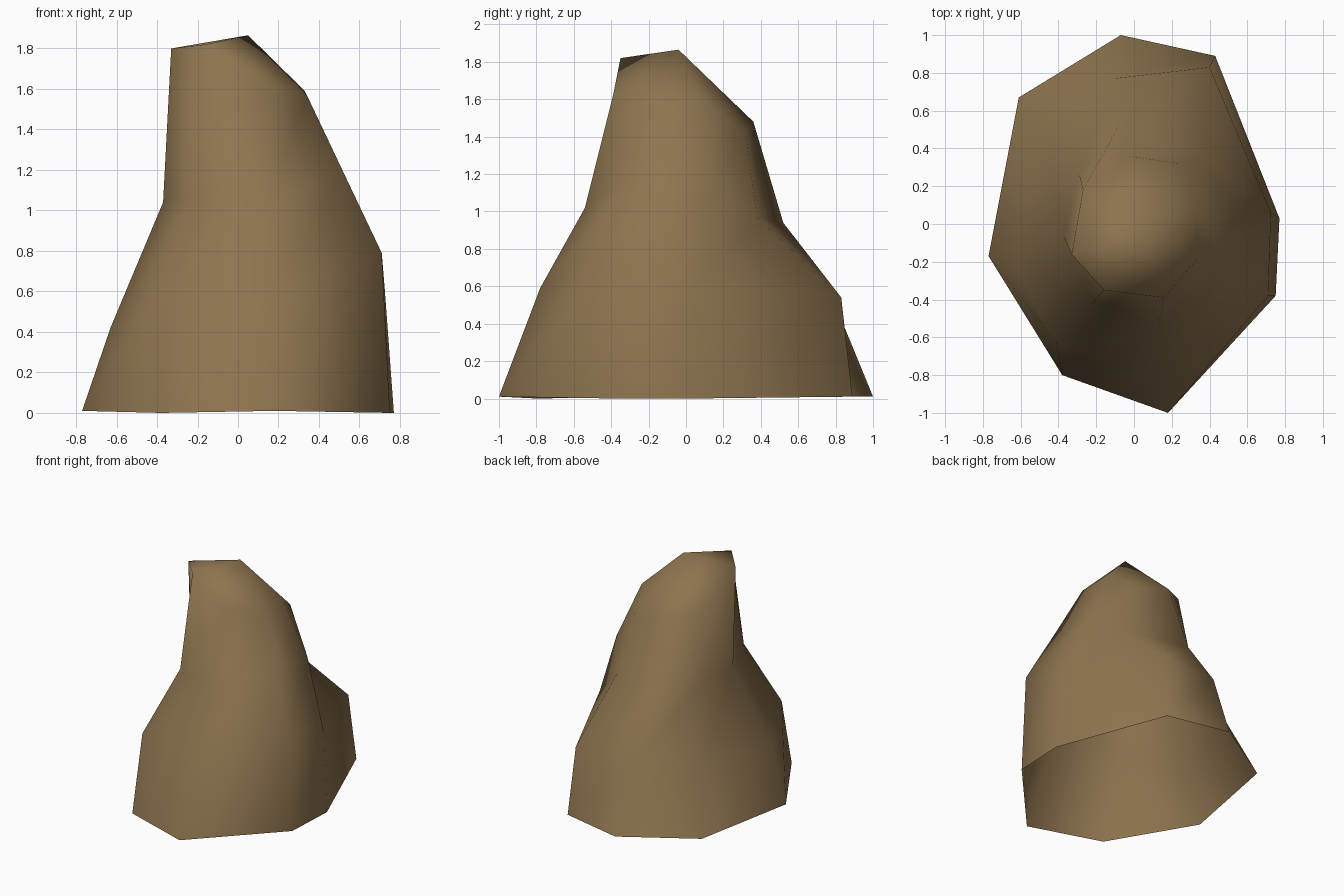
import bpy, bmesh

if "Cube" in bpy.data.objects:
    bpy.data.objects.remove(bpy.data.objects["Cube"])

# Four stacked eight-sided rings, starting at the back and running round by the right
BASE = [(-.07, 1.0, .01), (.43, .89, .01), (.77, .03, 0), (.75, -.38, 0),
        (.18, -1.0, .01), (-.38, -.80, 0), (-.77, -.17, .01), (-.61, .67, .01)]
BELLY = [(-.11, .77, .57), (.40, .83, .54), (.725, .06, .61), (.71, -.38, .79),
         (.15, -.78, .59), (-.41, -.63, .57), (-.63, -.20, .42), (-.47, .48, .48)]
NECK = [(-.08, .52, .94), (.35, .38, .97), (.52, .14, 1.14), (.52, -.27, 1.19),
        (.13, -.54, 1.02), (-.22, -.42, 1.06), (-.37, -.07, 1.04), (-.29, .26, 1.0)]
CROWN = [(-.03, .36, 1.48), (.24, .32, 1.42), (.33, .09, 1.59), (.34, -.18, 1.57),
         (.16, -.39, 1.62), (-.16, -.35, 1.82), (-.33, -.16, 1.80), (-.27, .18, 1.57)]
PEAK = (.05, -.04, 1.865)

bm = bmesh.new()
rings = [[bm.verts.new(p) for p in ring] for ring in (BASE, BELLY, NECK, CROWN)]

# Sides: bridge the rings with triangles that all lean the same way
for low, high in zip(rings, rings[1:]):
    for i in range(8):
        j = (i + 1) % 8
        bm.faces.new((low[j], low[i], high[i]))
        bm.faces.new((low[j], high[i], high[j]))

# Peak fan; the underside stays open
peak = bm.verts.new(PEAK)
for i in range(8):
    bm.faces.new((rings[-1][(i + 1) % 8], rings[-1][i], peak))
for f in bm.faces:
    f.smooth = True

mesh = bpy.data.meshes.new("rock")
bm.to_mesh(mesh)
bm.free()
rock = bpy.data.objects.new("rock", mesh)
bpy.context.collection.objects.link(rock)

# Single brown stone colour
stone = bpy.data.materials.new("brown stone")
stone.diffuse_color = (.27, .175, .078, 1)
stone.use_nodes = True
stone.node_tree.nodes["Principled BSDF"].inputs["Base Color"].default_value = stone.diffuse_color
mesh.materials.append(stone)
